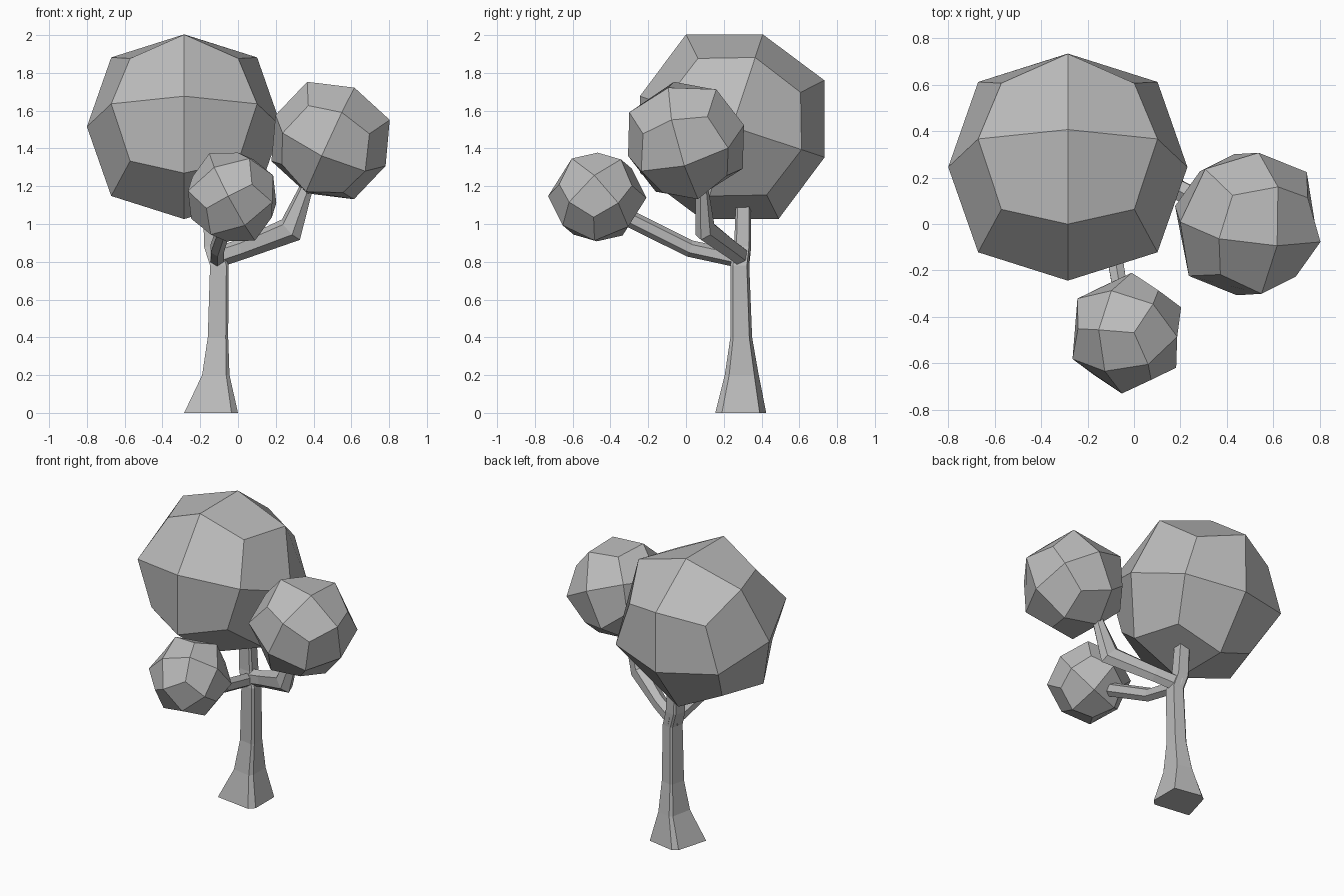
import bpy, bmesh
from math import tau, cos, sin
from mathutils import Vector, Matrix

default = bpy.data.objects.get("Cube")
if default:
    bpy.data.objects.remove(default, do_unlink=True)

GREY = (0.5, 0.5, 0.5, 1.0)
grey = bpy.data.materials.new("plain_grey")
grey.use_nodes = True
grey.diffuse_color = GREY
grey.node_tree.nodes["Principled BSDF"].inputs["Base Color"].default_value = GREY


def add_object(name, bm):
    bmesh.ops.recalc_face_normals(bm, faces=bm.faces)
    mesh = bpy.data.meshes.new(name)
    bm.to_mesh(mesh)
    bm.free()
    mesh.materials.append(grey)
    obj = bpy.data.objects.new(name, mesh)
    bpy.context.collection.objects.link(obj)
    return obj


def loft(name, rings):
    """Skin a closed tube through rings of points."""
    bm = bmesh.new()
    loops = [[bm.verts.new(p) for p in ring] for ring in rings]
    n = len(loops[0])
    for low, high in zip(loops, loops[1:]):
        for i in range(n):
            j = (i + 1) % n
            bm.faces.new((low[i], low[j], high[j], high[i]))
    bm.faces.new(loops[0])
    bm.faces.new(loops[-1])
    return add_object(name, bm)


def branch(name, path, widths, heights, sides=6):
    """Faceted limb: rings square to the path, with own width and height."""
    pts = [Vector(p) for p in path]
    rings = []
    for i, p in enumerate(pts):
        along = (pts[min(i + 1, len(pts) - 1)] - pts[max(i - 1, 0)]).normalized()
        side = along.cross(Vector((0, 0, 1))).normalized()
        up = side.cross(along)
        turns = [tau * (k + 0.5) / sides for k in range(sides)]
        rings.append([p + side * widths[i] * cos(t) + up * heights[i] * sin(t) for t in turns])
    return loft(name, rings)


def foliage(name, centre, half, axis_u, axis_v):
    """Cube rounded once into 24 flat quads, turned to the given axes."""
    u = Vector(axis_u).normalized()
    w = u.cross(Vector(axis_v)).normalized()
    v = w.cross(u)
    bm = bmesh.new()
    bmesh.ops.create_cube(bm, size=2 * half)
    obj = add_object(name, bm)
    obj.matrix_world = Matrix.Translation(centre) @ Matrix((u, v, w)).transposed().to_4x4()
    sub = obj.modifiers.new("round", "SUBSURF")
    sub.levels = sub.render_levels = 1
    sub.use_limit_surface = False
    return obj


# Trunk: one chamfered outline fitted into a box at each height
outline = [(0, 0.13), (0.88, 0), (1, 0.13), (1, 0.87), (0.33, 1), (0.21, 0.91)]
levels = [  # z, x range, y range
    (0.0, -0.285, 0.0, 0.155, 0.425),
    (0.2, -0.19, -0.045, 0.205, 0.385),
    (0.4, -0.16, -0.052, 0.235, 0.35),
    (0.78, -0.148, -0.05, 0.235, 0.335),
    (0.88, -0.18, -0.08, 0.255, 0.345),
    (1.16, -0.185, -0.1, 0.265, 0.345),
]
loft("trunk", [[(x0 + (x1 - x0) * s, y0 + (y1 - y0) * t, z) for s, t in outline]
               for z, x0, x1, y0, y1 in levels])

# Limbs
branch("left_branch",
       [(-0.12, 0.30, 0.82), (0.03, 0.235, 0.87), (0.28, 0.10, 0.97), (0.38, 0.08, 1.24)],
       [0.045, 0.045, 0.05, 0.03], [0.055, 0.055, 0.075, 0.03])
branch("front_branch",
       [(-0.11, 0.30, 0.81), (-0.11, 0.02, 0.87), (-0.04, -0.40, 1.08)],
       [0.04, 0.04, 0.035], [0.045, 0.045, 0.045])

# Foliage balls
foliage("large_foliage", (-0.285, 0.245, 1.515), 0.515, (1, 0, 0), (0, 0.95, -0.314))
foliage("left_foliage", (0.49, 0.0, 1.442), 0.321, (0.908, -0.028, -0.419), (0.388, -0.292, 0.876))
foliage("front_foliage", (-0.031, -0.47, 1.143), 0.246, (0.882, -0.063, 0.466), (0.383, 0.663, -0.636))
